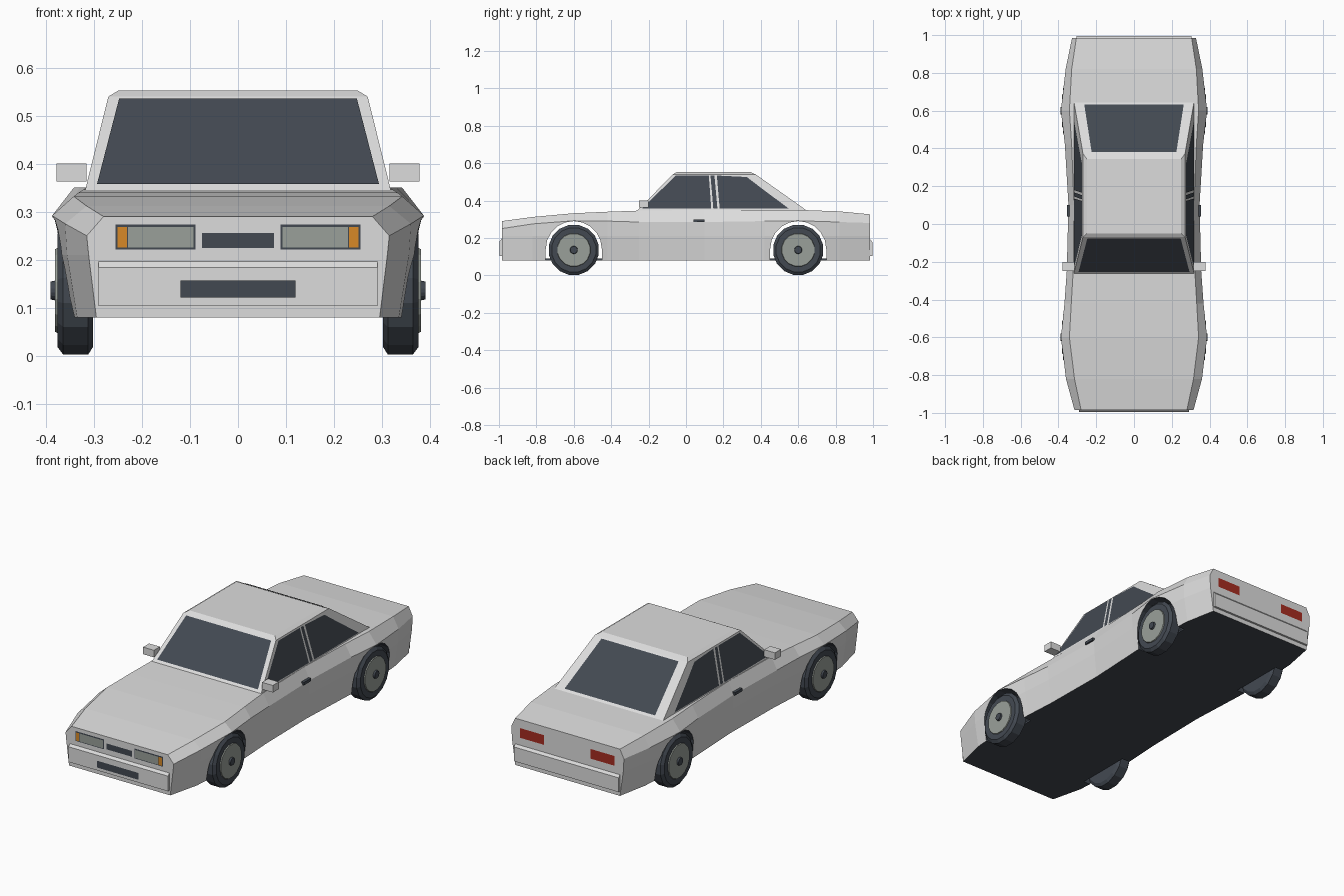
import bpy, bmesh, math
from mathutils import Vector

cube = bpy.data.objects.get("Cube")
if cube:
    bpy.data.objects.remove(cube)


def material(name, r, g, b):
    m = bpy.data.materials.new(name)
    m.use_nodes = True
    m.diffuse_color = (r, g, b, 1)
    m.node_tree.nodes["Principled BSDF"].inputs["Base Color"].default_value = (r, g, b, 1)
    return m


PAINT = material("silver paint", 0.72, 0.72, 0.72)
DARK = material("dark glass and rubber", 0.055, 0.066, 0.083)
GREY = material("lamp and rim grey", 0.32, 0.35, 0.32)
AMBER = material("amber", 0.68, 0.25, 0.02)
RED = material("tail red", 0.38, 0.025, 0.015)


def finish(name, bm, mats):
    mesh = bpy.data.meshes.new(name)
    bm.to_mesh(mesh)
    bm.free()
    for m in mats:
        mesh.materials.append(m)
    ob = bpy.data.objects.new(name, mesh)
    bpy.context.collection.objects.link(ob)
    return ob


def loft(name, rings, mats, spans=None):
    """Skin closed rings of points; spans gives the material of each band."""
    bm = bmesh.new()
    rows = [[bm.verts.new(p) for p in ring] for ring in rings]
    n = len(rows[0])
    for k, (a, b) in enumerate(zip(rows, rows[1:])):
        for i in range(n):
            j = (i + 1) % n
            f = bm.faces.new((a[i], a[j], b[j], b[i]))
            f.material_index = spans[k] if spans else 0
    bm.faces.new(rows[0][::-1])
    last = bm.faces.new(rows[-1])
    last.material_index = spans[-1] if spans else 0
    bmesh.ops.recalc_face_normals(bm, faces=bm.faces)
    return finish(name, bm, mats)


def box(name, x, y, z, mat):
    rings = [[(x[0], b, c), (x[1], b, c), (x[1], b, d), (x[0], b, d)]
             for b, c, d in ((y[0], *z), (y[1], *z))]
    return loft(name, rings, [mat])


def plate(name, pts, mat, out, lift=0.003):
    """Flat panel floated just off the surface it lies on."""
    pts = [Vector(p) for p in pts]
    normal = (pts[1] - pts[0]).cross(pts[2] - pts[0]).normalized()
    if normal.dot(Vector(out)) < 0:
        pts.reverse()
        normal.negate()
    bm = bmesh.new()
    bm.faces.new([bm.verts.new(p + normal * lift) for p in pts])
    return finish(name, bm, [mat])


def rect(name, x0, x1, z0, z1, y, mat):
    plate(name, [(x0, y, z0), (x1, y, z0), (x1, y, z1), (x0, y, z1)], mat, (0, y, 0))


# Body: y, top half width, top z, shoulder half width, shoulder z, sill half width
STATIONS = [
    (-0.985, 0.28, 0.29, 0.315, 0.25, 0.295),
    (-0.82, 0.315, 0.312, 0.36, 0.275, 0.335),
    (-0.6, 0.342, 0.332, 0.387, 0.292, 0.352),
    (-0.42, 0.332, 0.34, 0.368, 0.29, 0.345),
    (-0.25, 0.322, 0.346, 0.356, 0.285, 0.335),
    (0.1, 0.318, 0.35, 0.347, 0.285, 0.33),
    (0.42, 0.33, 0.35, 0.366, 0.29, 0.345),
    (0.6, 0.342, 0.35, 0.387, 0.292, 0.352),
    (0.82, 0.33, 0.342, 0.362, 0.285, 0.337),
    (0.985, 0.305, 0.326, 0.328, 0.28, 0.305),
]
SILL = 0.08
rings = []
for y, wt, zt, ws, zs, wb in STATIONS:
    half = [(wt, zt), (ws, zs), (ws - 0.004, 0.21), (wb, SILL)]
    rings.append([(x, y, z) for x, z in half] + [(-x, y, z) for x, z in half[::-1]])
body = loft("body", rings, [PAINT, DARK])
for f in body.data.polygons:
    if f.normal.z < -0.9:
        f.material_index = 1

# Wheel arches cut through the body, with a floor pan closing the middle
for label, cy in (("front", -0.6), ("rear", 0.6)):
    arch = [(cy + 0.15 * math.cos(a), 0.14 + 0.15 * math.sin(a))
            for a in (math.pi * i / 10 for i in range(11))]
    arch = [(cy + 0.15, 0.04)] + arch + [(cy - 0.15, 0.04)]
    cutter = loft(label + "_arch_cutter", [[(x, y, z) for y, z in arch] for x in (-0.5, 0.5)],
                  [PAINT, DARK])
    for f in cutter.data.polygons:
        f.material_index = 1
    cutter.hide_render = True
    cutter.hide_set(True)
    cut = body.modifiers.new(label + " arch", "BOOLEAN")
    cut.operation = "DIFFERENCE"
    cut.solver = "EXACT"
    cut.object = cutter
box("floor_pan", (-0.3, 0.3), (-0.8, 0.8), (SILL, SILL + 0.01), DARK)

# Cabin: half width, front y, rear y, z
CABIN = [(0.319, -0.265, 0.652, 0.342), (0.27, -0.07, 0.372, 0.54), (0.25, -0.05, 0.345, 0.552)]
loft("cabin", [[(-w, a, z), (w, a, z), (w, b, z), (-w, b, z)] for w, a, b, z in CABIN], [PAINT])
(W0, F0, R0, Z0), (W1, F1, R1, Z1) = CABIN[:2]


def along(a, b, z):
    return a + (b - a) * (z - Z0) / (Z1 - Z0)


def screen(name, a, b, margins, out):
    low, high = 0.356, 0.534
    pts = []
    for z, m, signs in ((low, margins[0], (-1, 1)), (high, margins[1], (1, -1))):
        pts += [(s * (along(W0, W1, z) - m), along(a, b, z), z) for s in signs]
    plate(name, pts, DARK, out)


screen("windscreen", F0, F1, (0.022, 0.024), (0, -1, 0.5))
screen("rear_window", R0, R1, (0.052, 0.047), (0, 1, 0.5))

SIDE_GLASS = {
    "front_side_window": [(-0.235, 0.356), (0.135, 0.356), (0.122, 0.533), (-0.055, 0.533)],
    "door_pillar_trim": [(0.146, 0.356), (0.168, 0.356), (0.152, 0.533), (0.131, 0.533)],
    "rear_side_window": [(0.18, 0.356), (0.55, 0.356), (0.41, 0.46), (0.325, 0.525), (0.165, 0.533)],
}

# Wheel profile: x outward, radius; material per band
PROFILE = [(0.302, 0.12), (0.312, 0.136), (0.364, 0.136), (0.376, 0.12), (0.376, 0.09),
           (0.381, 0.088), (0.381, 0.021), (0.39, 0.019)]
BANDS = [0, 0, 0, 0, 1, 1, 0, 0]

for s, side in ((1, "left"), (-1, "right")):
    for label, cy in (("front", -0.6), ("rear", 0.6)):
        turns = [math.tau * (i + 0.5) / 16 for i in range(16)]
        loft(f"{label}_{side}_wheel",
             [[(s * x, cy + r * math.cos(t), 0.136 + r * math.sin(t)) for t in turns]
              for x, r in PROFILE], [DARK, GREY], BANDS)
    for label, shape in SIDE_GLASS.items():
        plate(f"{side}_{label}", [(s * along(W0, W1, z), y, z) for y, z in shape], DARK, (s, 0, 0))

    # Mirrors and door handles
    box(side + "_mirror", sorted((s * 0.315, s * 0.378)), (-0.25, -0.2), (0.363, 0.4), PAINT)
    box(side + "_door_handle", sorted((s * 0.34, s * 0.356)), (0.04, 0.1), (0.284, 0.299), DARK)

    # Lamps
    rect(side + "_headlamp_frame", s * 0.088, s * 0.255, 0.221, 0.273, -0.985, DARK)
    rect(side + "_headlamp", s * 0.093, s * 0.229, 0.226, 0.268, -0.988, GREY)
    rect(side + "_indicator", s * 0.231, s * 0.251, 0.226, 0.268, -0.988, AMBER)
    rect(side + "_tail_lamp", s * 0.135, s * 0.275, 0.232, 0.283, 0.985, RED)

# Bumpers with a sloping upper lip
for label, s, w, top in (("front", -1, 0.29, 0.2), ("rear", 1, 0.305, 0.195)):
    lip = [(0.98, 0.104), (0.996, 0.104), (0.996, top - 0.016), (0.98, top + 0.002)]
    loft(label + "_bumper", [[(x, s * y, z) for y, z in lip] for x in (-w, w)], [PAINT])
rect("grille", -0.075, 0.075, 0.225, 0.256, -0.985, DARK)
rect("lower_intake", -0.12, 0.12, 0.121, 0.157, -0.997, DARK)
